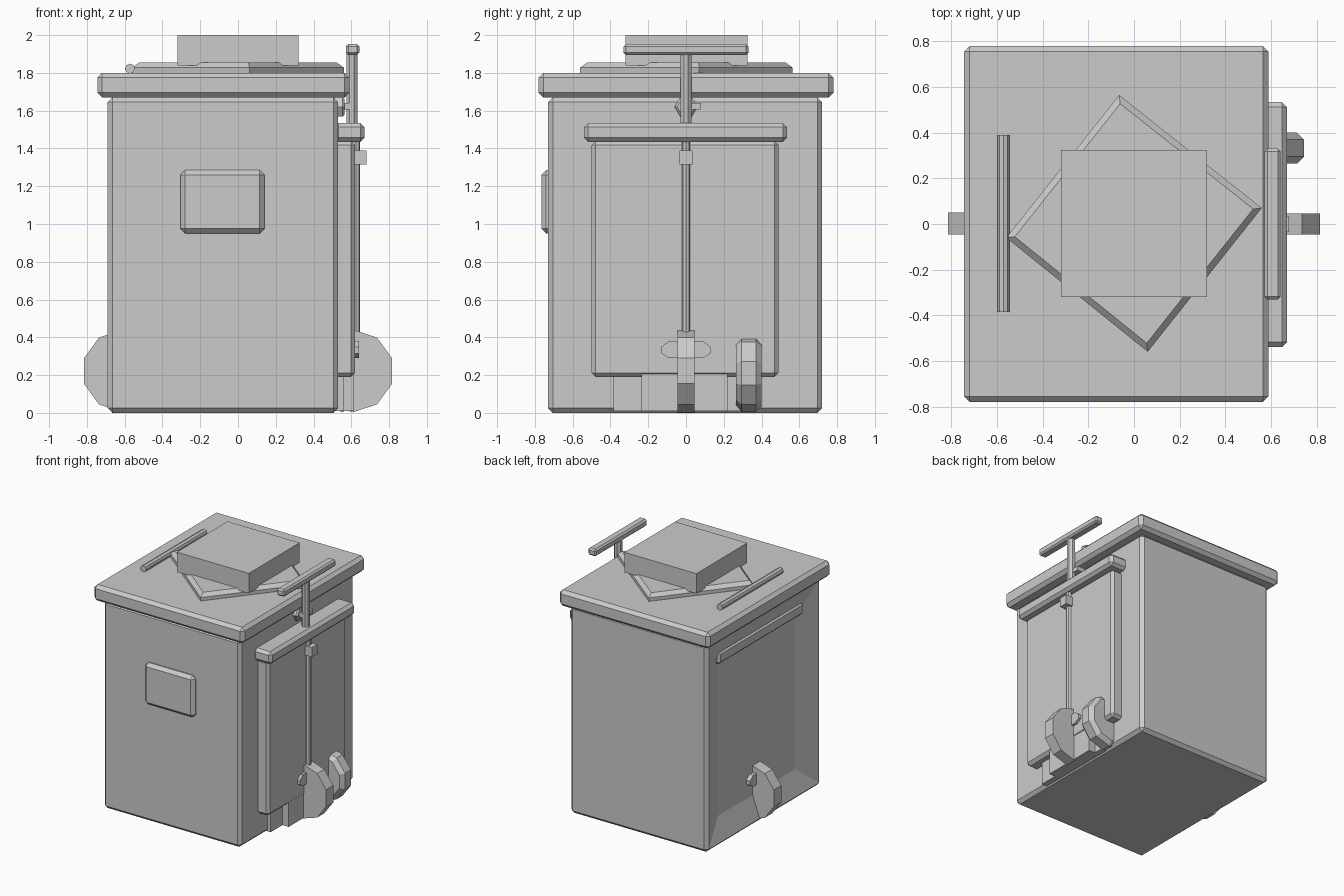
import bpy, bmesh, math
from mathutils import Vector

if "Cube" in bpy.data.objects:
    bpy.data.objects.remove(bpy.data.objects["Cube"])

grey = bpy.data.materials.new("plain_grey")
grey.diffuse_color = (0.6, 0.6, 0.6, 1)
grey.use_nodes = True
grey.node_tree.nodes["Principled BSDF"].inputs["Base Color"].default_value = grey.diffuse_color


def finish(name, bm):
    bmesh.ops.recalc_face_normals(bm, faces=bm.faces)
    mesh = bpy.data.meshes.new(name)
    bm.to_mesh(mesh)
    bm.free()
    mesh.materials.append(grey)
    ob = bpy.data.objects.new(name, mesh)
    bpy.context.collection.objects.link(ob)
    return ob


def prism_bm(pts, a, b, axis, bevel=0.0):
    """Extrude a flat outline from a to b along an axis."""
    def place(p, h):
        return {'x': (h, p[0], p[1]), 'y': (p[0], h, p[1]), 'z': (p[0], p[1], h)}[axis]
    bm = bmesh.new()
    low = [bm.verts.new(place(p, a)) for p in pts]
    top = [bm.verts.new(place(p, b)) for p in pts]
    bm.faces.new(low)
    bm.faces.new(top)
    n = len(pts)
    for i in range(n):
        j = (i + 1) % n
        bm.faces.new((low[i], low[j], top[j], top[i]))
    bmesh.ops.recalc_face_normals(bm, faces=bm.faces)
    if bevel:
        edges = bm.edges[:] if n == 4 else [
            e for e in bm.edges if all(v in low for v in e.verts) or all(v in top for v in e.verts)]
        bmesh.ops.bevel(bm, geom=edges, offset=bevel, segments=1, affect='EDGES', profile=0.5)
    return bm


def prism(name, pts, a, b, axis, bevel=0.0):
    return finish(name, prism_bm(pts, a, b, axis, bevel))


def rect(x, y):
    return [(x[0], y[0]), (x[1], y[0]), (x[1], y[1]), (x[0], y[1])]


def box(name, x, y, z, bevel=0.0):
    return prism(name, rect(x, y), z[0], z[1], 'z', bevel)


def ring(cx, cz, r, n, turn=0.0):
    return [(cx + r * math.cos(turn + math.tau * i / n),
             cz + r * math.sin(turn + math.tau * i / n)) for i in range(n)]


# Main bin body with a sloped recess in its left side
bm = prism_bm(rect((-0.69, 0.53), (-0.73, 0.72)), 0.0, 1.67, 'z', 0.025)
bm.normal_update()
side = max((f for f in bm.faces if f.normal.x < -0.99), key=lambda f: f.calc_area())
bmesh.ops.inset_region(bm, faces=[side], thickness=0.1)
for v in side.verts:
    v.co = Vector((-0.627,
                   0.49 if v.co.y > 0 else -0.49,
                   1.43 if v.co.z > 0.8 else 0.20))
finish("bin_body", bm)

# Lid, turned plate and top box
box("lid", (-0.745, 0.59), (-0.78, 0.78), (1.67, 1.80), 0.025)
corners = [(-0.065, 0.565), (-0.56, -0.06), (0.06, -0.56), (0.56, 0.07)]
bm = prism_bm(corners, 1.795, 1.855, 'z')
bm.normal_update()
rim = [e for e in bm.edges if all(v.co.z > 1.85 for v in e.verts)]
bmesh.ops.bevel(bm, geom=rim, offset=0.027, segments=1, affect='EDGES', profile=0.5)
finish("turned_plate", bm)
box("top_box", (-0.32, 0.32), (-0.32, 0.325), (1.84, 2.0))
prism("lid_hinge_rod", ring(-0.572, 1.823, 0.026, 8), -0.385, 0.39, 'y')

# Front label plate
box("label_plate", (-0.305, 0.14), (-0.765, -0.70), (0.95, 1.285), 0.025)

# Right side panel, its ledge and lower steps
box("side_panel", (0.50, 0.62), (-0.50, 0.49), (0.19, 1.44), 0.022)
box("panel_ledge", (0.51, 0.67), (-0.54, 0.535), (1.435, 1.535), 0.022)
box("wide_step", (0.50, 0.56), (-0.385, 0.30), (0.01, 0.20))
box("narrow_step", (0.50, 0.615), (-0.235, 0.22), (0.01, 0.21))

# Ledge at the top of the left recess
box("recess_ledge", (-0.668, -0.60), (-0.54, 0.535), (1.435, 1.535), 0.018)

# Lever rod with knob and foot
prism("lever_rod", ring(0.625, 0.0, 0.022, 8), 0.0, 1.44, 'z').hide_render = False
rod = bpy.data.objects["lever_rod"]
for v in rod.data.vertices:
    v.co.z = max(v.co.z, 0.40)
box("lever_knob", (0.615, 0.68), (-0.035, 0.035), (1.315, 1.39))

# Raised handle: post, clamp and grip
prism("handle_post", ring(0.603, 0.0, 0.031, 8, math.pi / 8), 1.50, 1.91, 'z')
box("handle_grip", (0.572, 0.642), (-0.33, 0.33), (1.895, 1.952), 0.012)
prism("handle_clamp", ring(0.0, 1.62, 0.06, 6), 0.50, 0.565, 'x', 0.012)
box("clamp_arm", (0.51, 0.61), (-0.03, 0.08), (1.605, 1.64))

# Foot wheels on both sides, with hubs
hub = [(-0.13, 0.315), (-0.09, 0.29), (0.09, 0.29), (0.13, 0.315),
       (0.13, 0.35), (0.09, 0.38), (-0.09, 0.38), (-0.13, 0.35)]
for label, s in (("right", 1), ("left", -1)):
    prism(label + "_wheel", ring(0.607 * s, 0.222, 0.219, 10, math.radians(18)),
          -0.045, 0.045 if s > 0 else 0.05, 'y')
    a, b = sorted((0.59 * s, 0.64 * s if s > 0 else 0.66 * s))
    prism(label + "_hub", hub, a, b, 'x')

# Smaller chamfered wheel further back
prism("rear_wheel", ring(0.55, 0.21, 0.205, 10, math.radians(18)), 0.265, 0.40, 'y', 0.03)
